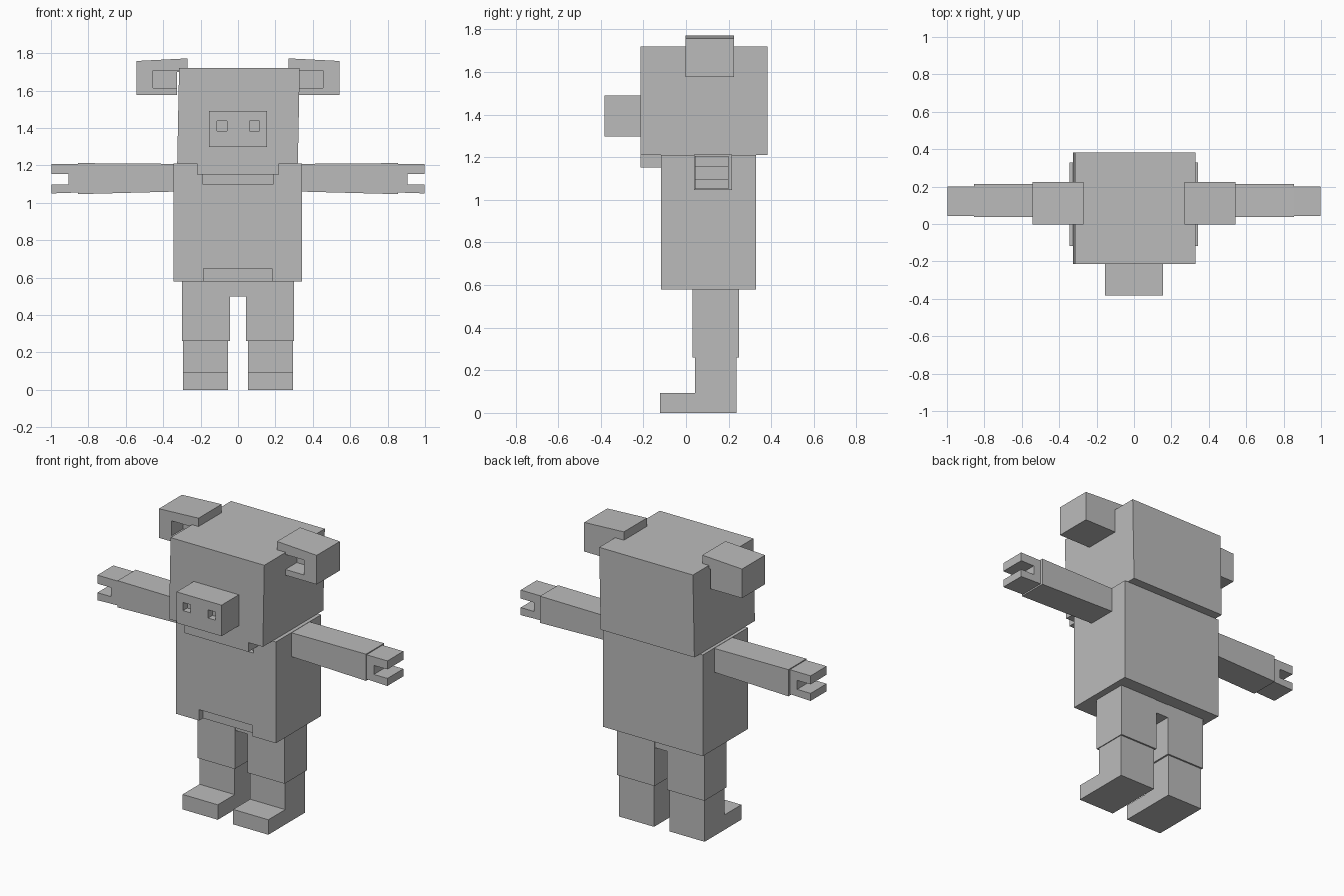
import bpy, bmesh

if "Cube" in bpy.data.objects:
    bpy.data.objects.remove(bpy.data.objects["Cube"])

grey = bpy.data.materials.new("plain grey")
grey.diffuse_color = (0.5, 0.5, 0.5, 1)
grey.use_nodes = True
grey.node_tree.nodes["Principled BSDF"].inputs["Base Color"].default_value = grey.diffuse_color


def prism(name, profile, axis, lo, hi):
    """Extrude a 2D profile along axis 'x' (profile is y,z) or 'y' (profile is x,z)."""
    bm = bmesh.new()
    rings = []
    for d in (lo, hi):
        rings.append([bm.verts.new((d, a, b) if axis == "x" else (a, d, b)) for a, b in profile])
    n = len(profile)
    bm.faces.new(rings[0])
    bm.faces.new(rings[1][::-1])
    for i in range(n):
        j = (i + 1) % n
        bm.faces.new((rings[0][j], rings[0][i], rings[1][i], rings[1][j]))
    bmesh.ops.recalc_face_normals(bm, faces=bm.faces)
    mesh = bpy.data.meshes.new(name)
    bm.to_mesh(mesh)
    bm.free()
    mesh.materials.append(grey)
    ob = bpy.data.objects.new(name, mesh)
    bpy.context.collection.objects.link(ob)
    return ob


def box(name, x0, x1, y0, y1, z0, z1):
    return prism(name, [(x0, z0), (x1, z0), (x1, z1), (x0, z1)], "y", y0, y1)


def carve(ob, *bounds):
    """Cut a box-shaped recess out of an object."""
    cutter = box("cutter", *bounds)
    mod = ob.modifiers.new("recess", "BOOLEAN")
    mod.operation = "DIFFERENCE"
    mod.solver = "EXACT"
    mod.object = cutter
    deps = bpy.context.evaluated_depsgraph_get()
    mesh = bpy.data.meshes.new_from_object(ob.evaluated_get(deps))
    ob.modifiers.clear()
    ob.data = mesh
    bpy.data.objects.remove(cutter)


# Head with the lip hanging over the chest
prism("head", [(-0.325, 1.21), (0.32, 1.21), (0.33, 1.72), (-0.315, 1.72)], "y", -0.213, 0.382)
box("lip", -0.22, 0.22, -0.213, -0.10, 1.152, 1.215)

# Snout with two nostrils
snout = box("snout", -0.155, 0.155, -0.383, -0.21, 1.297, 1.49)
for x in (-0.085, 0.088):
    carve(snout, x - 0.026, x + 0.026, -0.42, -0.34, 1.385, 1.436)

# Torso with shallow notches at the neck and the hem
torso = box("torso", -0.345, 0.343, -0.118, 0.328, 0.58, 1.21)
carve(torso, -0.19, 0.19, -0.2, -0.09, 1.10, 1.15)
carve(torso, -0.185, 0.182, -0.2, -0.08, 0.5, 0.648)

# Hips between the legs
box("hips", -0.06, 0.06, 0.035, 0.245, 0.498, 0.585)

for side, s in (("left", -1), ("right", 1)):
    # Ear: block beside the head with a tab over its top and a hollow front
    ear = prism(side + "_ear", [(s * a, b) for a, b in
                ((0.27, 1.70), (0.27, 1.772), (0.543, 1.758), (0.543, 1.577), (0.325, 1.577), (0.325, 1.70))],
                "y", -0.002, 0.225)
    x0, x1 = sorted((s * 0.29, s * 0.455))
    carve(ear, x0, x1, -0.1, 0.11, 1.613, 1.706)

    # Arm and two-fingered hand
    prism(side + "_arm", [(s * a, b) for a, b in
          ((0.33, 1.06), (0.855, 1.046), (0.855, 1.212), (0.33, 1.208))], "y", 0.037, 0.215)
    prism(side + "_hand", [(s * a, b) for a, b in
          ((0.85, 1.055), (0.998, 1.05), (0.998, 1.097), (0.905, 1.097),
           (0.905, 1.153), (0.998, 1.153), (0.998, 1.206), (0.85, 1.206))], "y", 0.043, 0.20)

    # Thigh, then shin and foot as one L-shaped piece
    x0, x1 = sorted((s * 0.043, s * 0.300))
    box(side + "_thigh", x0, x1, 0.03, 0.248, 0.26, 0.585)
    x0, x1 = sorted((s * 0.053, s * 0.295))
    prism(side + "_shin_and_foot", [(-0.123, 0), (0.238, 0), (0.238, 0.262), (0.043, 0.262),
          (0.043, 0.093), (-0.123, 0.093)], "x", x0, x1)
